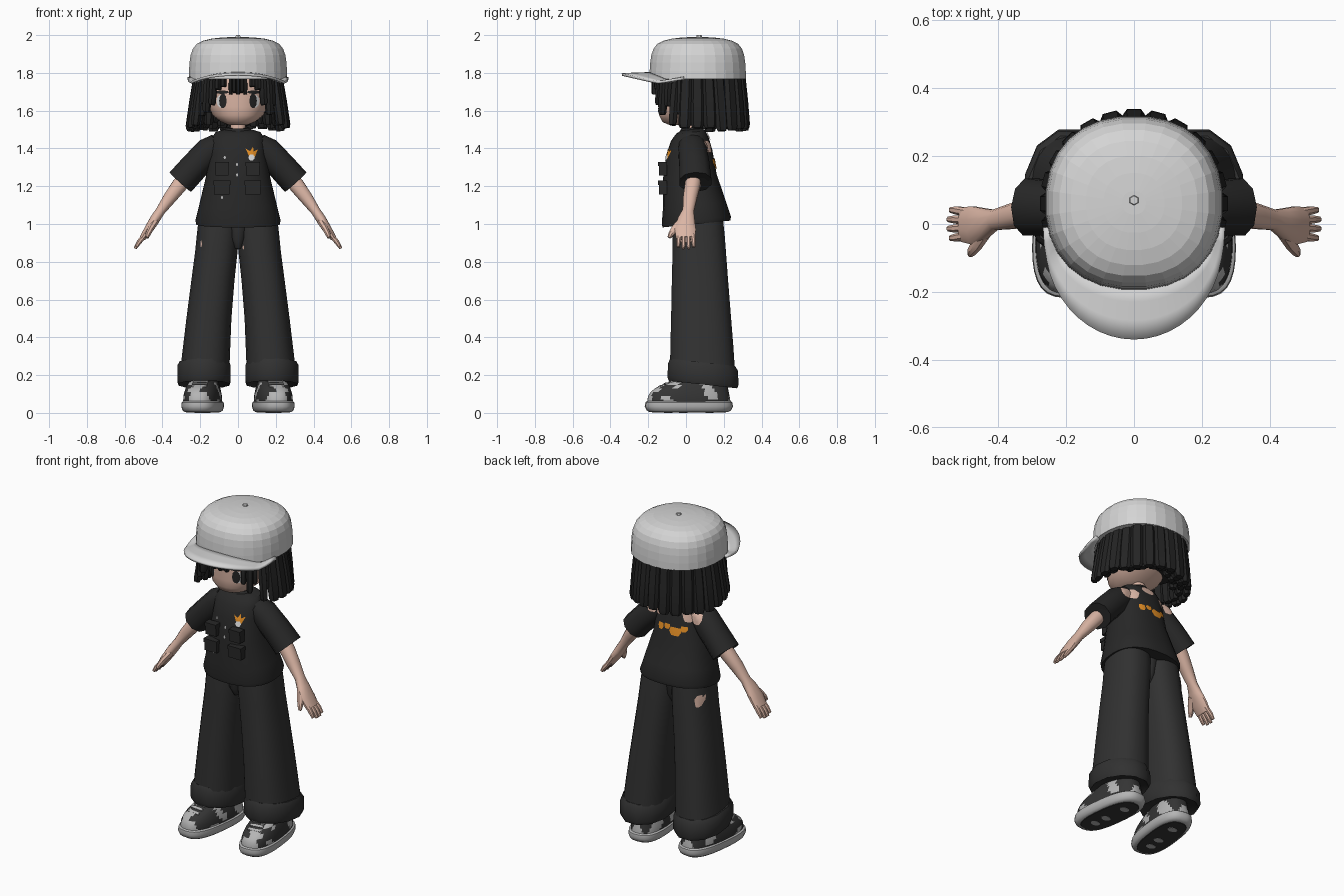
import bpy, bmesh, math, random
from mathutils import Vector, Matrix
from mathutils.bvhtree import BVHTree

if "Cube" in bpy.data.objects:
    bpy.data.objects.remove(bpy.data.objects["Cube"], do_unlink=True)
random.seed(4)


def material(name, r, g, b):
    m = bpy.data.materials.new(name)
    m.use_nodes = True
    m.diffuse_color = (r, g, b, 1)
    m.node_tree.nodes["Principled BSDF"].inputs["Base Color"].default_value = (r, g, b, 1)
    return m


CAP = material("cap_grey", .66, .66, .66)
HAIR = material("hair_black", .018, .018, .018)
SKIN = material("skin", .71, .465, .375)
SHIRT = material("shirt_black", .021, .021, .021)
PANTS = material("trouser_charcoal", .031, .031, .031)
GREY = material("shoe_grey", .46, .46, .46)
DARK = material("shoe_dark", .035, .035, .035)
ORANGE = material("orange", .82, .29, .02)
WHITE = material("white", .8, .8, .8)


def finish(bm, name, mats, mirror=False, angle=40, rule=None):
    """Turn a bmesh into an object, optionally mirrored across x."""
    bmesh.ops.recalc_face_normals(bm, faces=bm.faces)
    bm.normal_update()
    for f in bm.faces:
        f.smooth = angle > 0
        if rule:
            f.material_index = rule(f)
    me = bpy.data.meshes.new(name)
    bm.to_mesh(me)
    bm.free()
    for m in mats:
        me.materials.append(m)
    if angle:
        me.set_sharp_from_angle(angle=math.radians(angle))
    ob = bpy.data.objects.new(name, me)
    bpy.context.scene.collection.objects.link(ob)
    if mirror:
        ob.modifiers.new("mirror", 'MIRROR')
    return ob


def skin_rings(bm, rings, start=True):
    """Bridge rings of points; close the end and optionally the start."""
    rows = [[bm.verts.new(p) for p in ring] for ring in rings]
    n = len(rows[0])
    for a, b in zip(rows, rows[1:]):
        for i in range(n):
            bm.faces.new((a[i], a[(i + 1) % n], b[(i + 1) % n], b[i]))
    if start:
        bm.faces.new(rows[0])
    bm.faces.new(rows[-1])


def oval(n, p):
    """Unit superellipse; p above 2 is boxier."""
    out = []
    for i in range(n):
        a = 2 * math.pi * (i + .5) / n
        c, s = math.cos(a), math.sin(a)
        out.append((math.copysign(abs(c) ** (2 / p), c), math.copysign(abs(s) ** (2 / p), s)))
    return out


def stack(bm, rows, n=24, p=2.2, tilt=0):
    """Horizontal rings: (z, cx, cy, rx, ry)."""
    skin_rings(bm, [[(cx + u * rx, cy + v * ry, z + tilt * v * ry) for u, v in oval(n, p)]
                    for z, cx, cy, rx, ry in rows])
    return bm


def tube(bm, pts, ref, n=10, p=2.2):
    """Rings across a path: (x, y, z, radius along ref, radius across)."""
    rings = []
    for i, q in enumerate(pts):
        t = Vector(pts[min(i + 1, len(pts) - 1)][:3]) - Vector(pts[max(i - 1, 0)][:3])
        t.normalize()
        u = (Vector(ref) - t * t.dot(Vector(ref))).normalized()
        v = t.cross(u)
        rings.append([Vector(q[:3]) + u * (a * q[3]) + v * (b * q[4]) for a, b in oval(n, p)])
    skin_rings(bm, rings)
    return bm


def box(bm, x, y, z, sx, sy, sz, rot=0):
    mat = Matrix.Translation((x, y, z)) @ Matrix.Rotation(rot, 4, 'X') @ Matrix.Diagonal((sx, sy, sz, 1))
    bmesh.ops.create_cube(bm, size=1, matrix=mat)


def decal(name, ob, outline, mat, side=-1, lift=.005, mirror=False):
    """Thin patch projected on the front (-1) or back (1) of an object."""
    src = bmesh.new()
    src.from_mesh(ob.data)
    tree = BVHTree.FromBMesh(src)
    src.free()
    cx = sum(p[0] for p in outline) / len(outline)
    cz = sum(p[1] for p in outline) / len(outline)

    def hit(x, z):
        loc = tree.ray_cast(Vector((x, side, z)), Vector((0, -side, 0)))[0]
        return (x, (loc.y if loc else 0) + side * lift, z)
    bm = bmesh.new()
    skin_rings(bm, [[hit(cx + (x - cx) * k, cz + (z - cz) * k) for x, z in outline]
                    for k in (1, .66, .33)], start=False)
    return finish(bm, name, [mat], mirror)


def blob(x, z, rx, rz, n=10, wob=0):
    return [(x + rx * math.cos(a) * (1 + wob * math.sin(3 * a)), z + rz * math.sin(a) * (1 + wob * math.cos(2 * a)))
            for a in (2 * math.pi * i / n for i in range(n))]


# Head and neck
head = finish(stack(bmesh.new(), [
    (1.525, 0, -.03, .05, .06), (1.54, 0, -.025, .09, .10), (1.575, 0, 0, .135, .143), (1.62, 0, .03, .155, .178),
    (1.68, 0, .05, .17, .198), (1.75, 0, .055, .18, .205), (1.82, 0, .06, .18, .19)], 28), "head", [SKIN])
finish(stack(bmesh.new(), [(1.42, 0, .03, .06, .05), (1.5, 0, .03, .042, .042), (1.56, 0, .03, .04, .042)], 14),
       "neck", [SKIN])

# Eyes
decal("eye_white", head, blob(.088, 1.65, .026, .036), WHITE, lift=.003, mirror=True)
decal("eye_pupil", head, blob(.08, 1.652, .02, .04), HAIR, lift=.006, mirror=True)
decal("eyelash", head, blob(.085, 1.698, .038, .009), HAIR, lift=.007, mirror=True)

# Hair: inner mass plus hanging locks
finish(stack(bmesh.new(), [(1.59, 0, .13, .17, .14), (1.64, 0, .115, .19, .165), (1.78, 0, .10, .205, .175)], 20),
       "hair_base", [HAIR])
locks = bmesh.new()


def lock(deg, top, bottom, z, w):
    a = math.radians(deg)
    s, c = math.sin(a), -math.cos(a)
    path = [(s * (top + (bottom - top) * k), .06 + c * (top + (bottom - top) * k), 1.79 + (z - 1.79) * k,
             .024 * g, w * g) for k, g in ((0, .9), (.5, 1), (.93, .95), (1, .7))]
    tube(locks, path, (s, c, 0), 6, 2.6)


for deg in range(-165, 181, 15):
    d = abs(deg)
    jit = random.uniform(-.012, .012)
    if d > 70:
        lock(deg, .215 if d < 125 else .235, .26, 1.5 + jit, .037)
        lock(deg + 7, .20, .222, 1.515 + jit, .034)
        if d > 110:
            lock(deg, .17, .18, 1.54 + jit * 2, .026)
    elif d > 50:
        lock(deg, .22, .262, 1.515 + jit, .024)
        lock(deg + 6, .215, .235, 1.56 + jit * 2, .018)
    elif d > 40:
        lock(deg - math.copysign(3, deg), .235, .25, 1.585 + jit, .019)
        lock(deg + math.copysign(4, deg), .225, .235, 1.63 + jit, .018)
for s in (-1, 1):
    lock(s * 34, .23, .245, 1.63, .017)
    lock(s * 20, .22, .222, 1.725, .015)
    lock(s * 27, .225, .23, 1.71, .015)
for i in range(-2, 3):
    lock(i * 5, .22, .222, 1.685 + .008 * (i % 2), .011)
finish(locks, "hair_locks", [HAIR], angle=35)

# Cap crown, button and brim
finish(stack(bmesh.new(), [(z, 0, .062, r, r * .98) for z, r in (
    (1.768, .262), (1.81, .261), (1.855, .258), (1.895, .252), (1.928, .24), (1.953, .22), (1.97, .187),
    (1.981, .142), (1.987, .09), (1.99, .035))], 28, 2.25), "cap_crown", [CAP], angle=0)
finish(stack(bmesh.new(), [(1.985, 0, .07, .016, .016), (2.0, 0, .07, .013, .013)], 6, 2), "cap_button", [CAP], angle=0)
brim = bmesh.new()
rows = []
for i in range(25):
    a = math.pi * i / 24
    c, s = math.cos(a), math.sin(a)
    droop = .043 * min(.5 + .5 * s / .4, (1 - s) / .6)
    row = []
    for k in (0, .33, .66, 1):
        x = c * (.235 + .032 * k)
        y = -.01 - (.165 + .165 * k) * s ** .92
        row.append(brim.verts.new((x, y, 1.798 - droop - .006 * k)))
    rows.append(row)
for a, b in zip(rows, rows[1:]):
    for k in range(3):
        brim.faces.new((a[k], a[k + 1], b[k + 1], b[k]))
solid = finish(brim, "cap_brim", [CAP]).modifiers.new("thickness", 'SOLIDIFY')
solid.thickness = .014
solid.offset = 0

# Shirt, collar and sleeves
shirt = finish(stack(bmesh.new(), [
    (1.0, 0, .055, .222, .18), (1.02, 0, .055, .226, .184), (1.1, 0, .045, .206, .168), (1.25, 0, .02, .17, .143),
    (1.38, 0, .018, .148, .122), (1.45, 0, .02, .142, .1), (1.485, 0, .025, .12, .078), (1.5, 0, .03, .07, .058)],
    28, 2.4, .1), "shirt", [SHIRT])
finish(stack(bmesh.new(), [(1.475, 0, .025, .08, .07), (1.5, 0, .03, .07, .062), (1.51, 0, .03, .06, .055)], 20, 2, .1),
       "collar", [SHIRT])
sleeve = finish(tube(bmesh.new(), [
    (.10, .03, 1.425, .07, .06), (.15, .035, 1.385, .078, .078), (.23, .045, 1.305, .083, .076),
    (.305, .05, 1.222, .088, .077), (.30, .05, 1.228, .07, .06)], (0, 1, 0), 10), "sleeve", [SHIRT], True)

# Chest pockets with flaps
pockets = bmesh.new()
for x in (-.085, .078):
    for z, w in ((1.292, .07), (1.192, .082)):
        box(pockets, x, -.122, z, w, .042, .072)
        box(pockets, x, -.126, z + .026, w + .006, .046, .022)
finish(pockets, "chest_pockets", [SHIRT], angle=0)

# Coloured shirt patches
decal("chest_star", shirt, [(.04, 1.40), (.06, 1.38), (.08, 1.41), (.083, 1.38), (.105, 1.395), (.085, 1.345),
                            (.065, 1.345)], ORANGE)
decal("chest_star_centre", shirt, blob(.072, 1.352, .018, .018, 6), WHITE, lift=.008)
for x, z in ((-.07, 1.352), (-.005, 1.315), (-.005, 1.26), (-.085, 1.14)):
    decal("chest_tab", shirt, blob(x, z, .006, .009, 6), GREY)
for x, z, rx, rz in ((-.085, 1.335, .02, .022), (-.035, 1.315, .038, .032), (.02, 1.335, .02, .02),
                     (.065, 1.325, .02, .026)):
    decal("back_patch", shirt, blob(x, z, rx, rz, 8, .25), ORANGE, 1)
decal("back_skin_patch", shirt, blob(.105, 1.41, .036, .04, 9, .2), SKIN, 1, .007, True)
decal("shoulder_skin_patch", sleeve, blob(.15, 1.405, .034, .042, 9, .2), SKIN, 1, .007, True)
decal("nape_skin_patch", shirt, blob(0, 1.465, .045, .025, 10), SKIN, 1)

# Arms, hands and fingers
finish(tube(bmesh.new(), [(.25, .045, 1.28, .04, .04), (.31, .035, 1.205, .042, .042), (.36, .022, 1.14, .038, .036),
                          (.41, .012, 1.07, .031, .026), (.44, .002, 1.025, .046, .027), (.475, -.004, .97, .058, .023),
                          (.505, -.002, .925, .052, .017)], (0, 1, 0), 12), "arm", [SKIN], True)
fingers = bmesh.new()
for i, y in enumerate((-.036, -.012, .012, .036)):
    reach = .9 + .12 * (i in (1, 2))
    tube(fingers, [(.49, y * .95, .945, .014, .015), (.49 + .033 * reach, y * 1.1, .945 - .04 * reach, .013, .014),
                   (.49 + .054 * reach, y * 1.15, .945 - .073 * reach, .009, .009)], (0, 1, 0), 8)
tube(fingers, [(.44, -.02, 1.01, .026, .02), (.462, -.058, .975, .021, .017), (.477, -.08, .945, .015, .014),
               (.482, -.09, .928, .009, .009)], (0, 1, 0), 8)
finish(fingers, "fingers", [SKIN], True)

# Trousers and cuffs
trousers = finish(stack(bmesh.new(), [
    (.2, .178, .088, .132, .174), (.35, .166, .084, .126, .168), (.5, .154, .08, .12, .16), (.7, .133, .074, .115, .15),
    (.86, .114, .07, .113, .142), (.95, .106, .067, .112, .138), (1.04, .1, .065, .108, .13)], 24, 2.4),
    "trouser_leg", [PANTS], True)
finish(stack(bmesh.new(), [(.165, .18, .09, .118, .165), (.15, .18, .09, .138, .187), (.17, .18, .09, .146, .195),
                           (.245, .18, .09, .146, .19), (.268, .178, .088, .135, .177)], 12, 2.15, -.11),
       "trouser_cuff", [PANTS], True)
finish(stack(bmesh.new(), [(.87, 0, .05, .025, .08), (.92, 0, .05, .05, .11), (1.03, 0, .055, .08, .12)], 16),
       "trouser_crotch", [PANTS])
decal("hip_skin_patch", trousers, blob(.2, .935, .015, .042, 9, .2), SKIN, 1).scale.x = -1
decal("thigh_skin_patch", trousers, blob(.195, .895, .004, .02, 6), SKIN).scale.x = -1
decal("inner_thigh_skin_patch", trousers, blob(.028, .875, .004, .012, 6), SKIN)


# Shoes: patterned upper, light sole, dark tread
def camo(f):
    p = f.calc_center_median()
    v = math.sin(38 * p.x + 14 * p.z) + math.sin(43 * p.y + 35 * p.z + 1) + math.sin(31 * p.x - 33 * p.y)
    return 1 if v > -1.15 and -.18 < p.y < .225 else 0


turn = Matrix.Translation((.187, .015, 0)) @ Matrix.Rotation(math.radians(7), 4, 'Z')
shoe_parts = {}
shoe_parts["shoe_upper"] = stack(bmesh.new(), [
    (.05, 0, 0, .097, .222), (.07, 0, 0, .097, .22), (.09, 0, 0, .096, .216), (.11, 0, .004, .092, .208),
    (.13, 0, .014, .087, .194), (.147, 0, .029, .081, .175), (.162, 0, .045, .075, .154), (.177, 0, .062, .069, .13),
    (.192, 0, .078, .063, .108)], 64, 2.5)
shoe_parts["shoe_sole"] = stack(bmesh.new(), [
    (.004, 0, 0, .088, .208), (.014, 0, 0, .1, .224), (.035, 0, 0, .106, .234), (.056, 0, 0, .104, .23),
    (.062, 0, 0, .096, .222)], 32, 2.7)
laces = bmesh.new()
for i in range(4):
    box(laces, 0, -.15 + .028 * i, .138 + .014 * i, .08, .014, .014, .48)
shoe_parts["shoe_laces"] = laces
shoe_parts["shoe_tread"] = stack(bmesh.new(), [(.001, 0, 0, .082, .195), (.008, 0, 0, .085, .2)], 24, 2.6)
studs = bmesh.new()
for y in (-.11, -.03, .11):
    stack(studs, [(0, 0, y, .03, .022), (.004, 0, y, .03, .022)], 10, 2)
shoe_parts["tread_studs"] = studs
for name, bm in shoe_parts.items():
    bm.transform(turn)
    finish(bm, name, [DARK] if name == "shoe_tread" else [GREY, DARK], True, 40,
           camo if name == "shoe_upper" else None)
